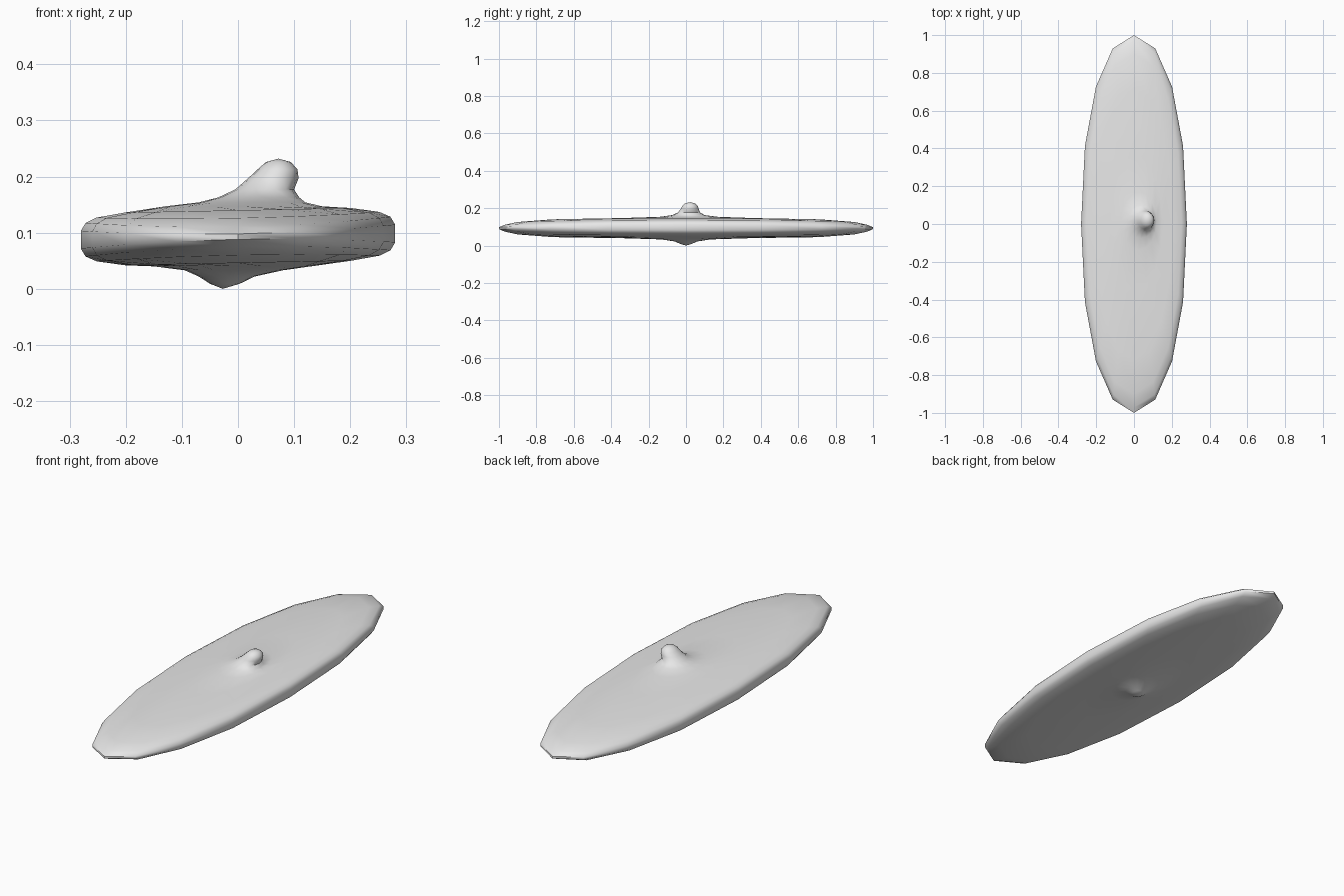
import bpy, bmesh, math

cube = bpy.data.objects.get("Cube")
if cube:
    bpy.data.objects.remove(cube, do_unlink=True)

SIDES = 16
HALF_X, HALF_Y = 0.28, 1.0

# Single plain material
grey = bpy.data.materials.new("light grey")
grey.use_nodes = True
colour = (0.8, 0.8, 0.8, 1)
grey.diffuse_color = colour
grey.node_tree.nodes["Principled BSDF"].inputs["Base Color"].default_value = colour


def disc_ring(bm, scale, half, pinch):
    """Long oval ring; pinch thins it toward the pointed ends."""
    ring = []
    for i in range(SIDES):
        a = 2 * math.pi * i / SIDES
        s, c = math.sin(a), math.cos(a)
        x = HALF_X * scale * math.copysign(abs(s) ** 0.95, s)
        y = HALF_Y * scale * math.copysign(abs(c) ** 0.92, c)
        z = 0.093 + half * (1 - pinch * c * c) + 0.02 * x
        ring.append(bm.verts.new((x, y, z)))
    return ring


def bump_ring(bm, x0, x1, y0, y1, z):
    """Oval ring given by its extents."""
    ring = []
    for i in range(SIDES):
        a = 2 * math.pi * i / SIDES
        x = (x0 + x1) / 2 + (x1 - x0) / 2 * math.sin(a)
        y = (y0 + y1) / 2 + (y1 - y0) / 2 * math.cos(a)
        ring.append(bm.verts.new((x, y, z)))
    return ring


# Disc cross-section from rim inward: scale, half thickness, pinch
rim = [(1, 0.016, 0.7), (0.97, 0.03, 0.4), (0.9, 0.039, 0.15), (0.72, 0.047, 0)]

# Leaning knob above, from its wide foot to its crown
knob = [
    (-0.13, 0.15, -0.35, 0.37, 0.147),
    (-0.07, 0.12, -0.14, 0.17, 0.154),
    (-0.035, 0.109, -0.075, 0.1, 0.163),
    (-0.005, 0.1, -0.042, 0.075, 0.177),
    (0.018, 0.108, -0.028, 0.068, 0.197),
    (0.035, 0.106, -0.02, 0.062, 0.213),
    (0.05, 0.094, -0.005, 0.047, 0.226),
]
knob_top = (0.072, 0.022, 0.232)

# Small blunt cone below
cone = [
    (-0.15, 0.13, -0.35, 0.35, 0.040),
    (-0.095, 0.08, -0.13, 0.13, 0.033),
    (-0.07, 0.03, -0.06, 0.06, 0.022),
    (-0.05, 0.003, -0.03, 0.03, 0.009),
]
cone_tip = (-0.027, 0, 0)

# Loft everything into one closed skin
bm = bmesh.new()
rings = [bump_ring(bm, *r) for r in reversed(cone)]
rings += [disc_ring(bm, s, -h, p) for s, h, p in reversed(rim)]
rings += [disc_ring(bm, s, h, p) for s, h, p in rim]
rings += [bump_ring(bm, *r) for r in knob]
for low, high in zip(rings, rings[1:]):
    for i in range(SIDES):
        j = (i + 1) % SIDES
        bm.faces.new((low[i], low[j], high[j], high[i]))
for ring, point in ((rings[0], cone_tip), (rings[-1], knob_top)):
    tip = bm.verts.new(point)
    for i in range(SIDES):
        bm.faces.new((ring[i], ring[(i + 1) % SIDES], tip))
bmesh.ops.recalc_face_normals(bm, faces=bm.faces)

mesh = bpy.data.meshes.new("oval_disc")
bm.to_mesh(mesh)
bm.free()
mesh.materials.append(grey)
disc = bpy.data.objects.new("oval_disc", mesh)
bpy.context.collection.objects.link(disc)

# Smooth skin, keeping the rim creases
bpy.ops.object.select_all(action='DESELECT')
disc.select_set(True)
bpy.context.view_layer.objects.active = disc
bpy.ops.object.shade_smooth_by_angle(angle=math.radians(50))
